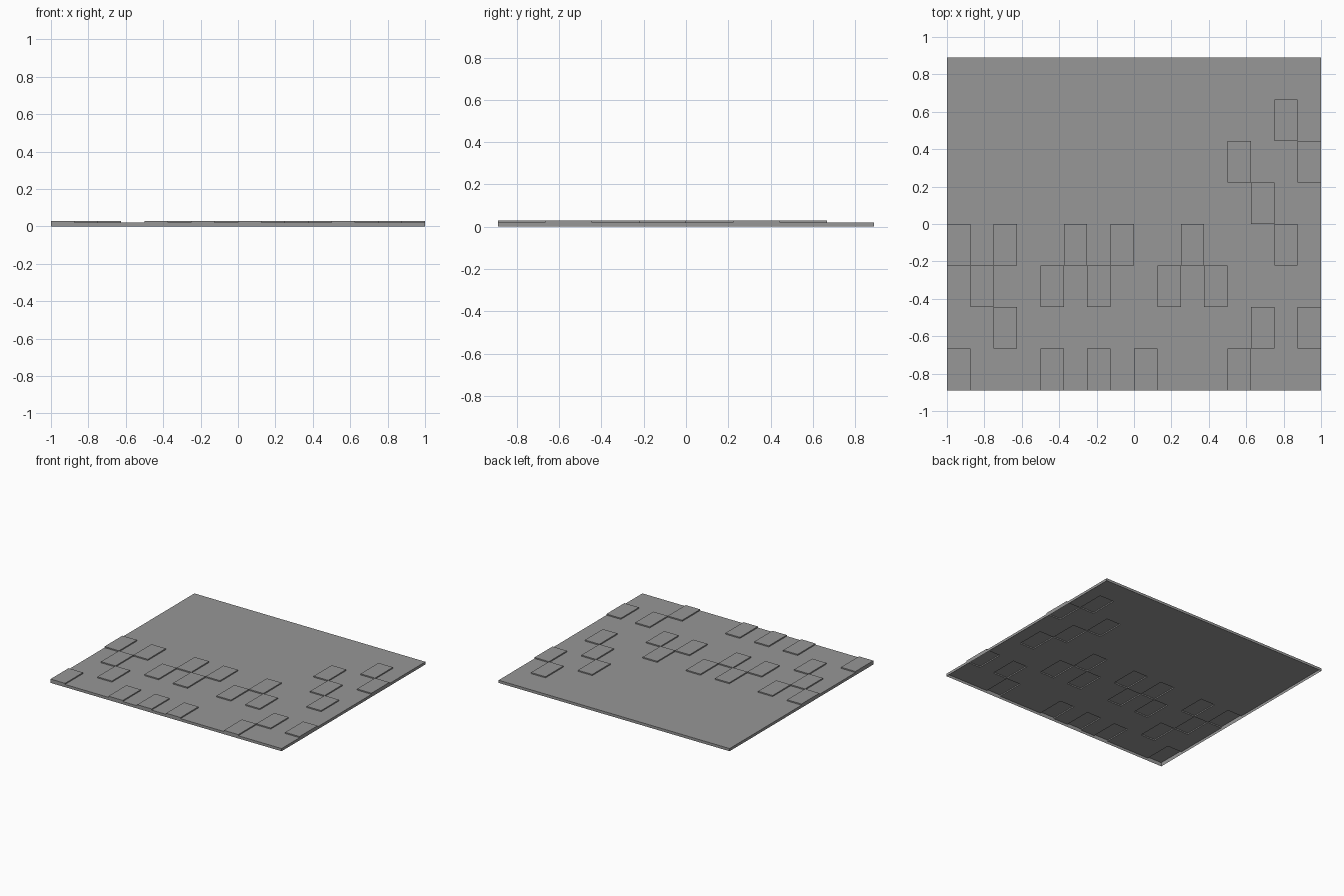
import bpy
import bmesh

cube = bpy.data.objects.get("Cube")
if cube:
    bpy.data.objects.remove(cube, do_unlink=True)

COLS, ROWS = 16, 8
HALF_DEPTH = 0.889
BASE_Z, TILE_Z = 0.021, 0.03

# Raised columns in each row, counted from the front right corner
RAISED = [
    {0, 4, 6, 8, 12},
    {2, 13, 15},
    {1, 4, 6, 9, 11},
    {0, 2, 5, 7, 10, 14},
    {13},
    {12, 15},
    {14},
    set(),
]

# Flat colour
grey = bpy.data.materials.new("grey")
grey.use_nodes = True
colour = (0.31, 0.31, 0.31, 1)
grey.diffuse_color = colour
grey.node_tree.nodes["Principled BSDF"].inputs["Base Color"].default_value = colour

# Top sheet divided into tiles
bm = bmesh.new()
bmesh.ops.create_grid(bm, x_segments=COLS, y_segments=ROWS, size=1)
for v in bm.verts:
    v.co.y *= HALF_DEPTH
    v.co.z = BASE_Z


def is_raised(face):
    c = face.calc_center_median()
    col = int((c.x + 1) / 2 * COLS)
    row = int((c.y + HALF_DEPTH) / (2 * HALF_DEPTH) * ROWS)
    return col in RAISED[row]


tiles = [f for f in bm.faces if is_raised(f)]

# Skirt around the rim, open underneath
rim = [e for e in bm.edges if e.is_boundary]
skirt = bmesh.ops.extrude_edge_only(bm, edges=rim)["geom"]
for v in skirt:
    if isinstance(v, bmesh.types.BMVert):
        v.co.z = 0

# Raised tiles
for f in bmesh.ops.extrude_discrete_faces(bm, faces=tiles)["faces"]:
    for v in f.verts:
        v.co.z = TILE_Z

bmesh.ops.recalc_face_normals(bm, faces=bm.faces)
top = max(bm.faces, key=lambda f: f.calc_center_median().z)
if top.normal.z < 0:
    bmesh.ops.reverse_faces(bm, faces=bm.faces)

mesh = bpy.data.meshes.new("tiled_panel")
bm.to_mesh(mesh)
bm.free()
mesh.materials.append(grey)
panel = bpy.data.objects.new("tiled_panel", mesh)
bpy.context.collection.objects.link(panel)
